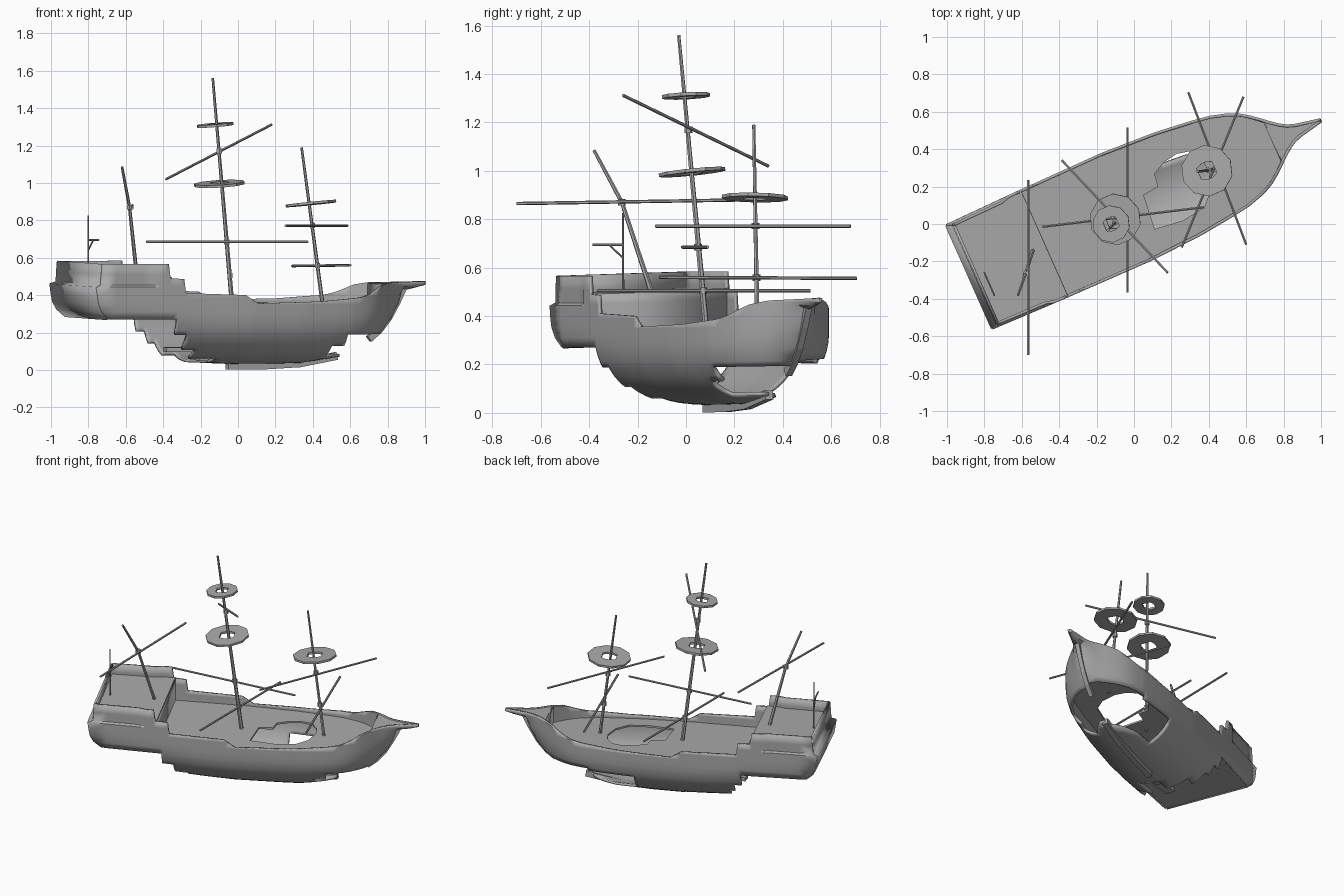
import bpy, bmesh, math
from mathutils import Vector, Matrix

if "Cube" in bpy.data.objects:
    bpy.data.objects.remove(bpy.data.objects["Cube"])

wood = bpy.data.materials.new("weathered_grey")
wood.use_nodes = True
GREY = (0.4, 0.4, 0.4, 1)
wood.diffuse_color = GREY
wood.node_tree.nodes["Principled BSDF"].inputs["Base Color"].default_value = GREY

YAW = Matrix.Rotation(math.radians(24), 3, 'Z')


def ship(u, v, z):
    """Ship frame (along keel, to port, up) to world, with a slight heel."""
    return YAW @ Vector((u, v + 0.1, z + 0.03 * v))


def lerp(pts, u):
    for (a, p), (b, q) in zip(pts, pts[1:]):
        if u <= b:
            return p + (q - p) * max(0, (u - a) / (b - a))
    return pts[-1][1]


def finish(name, bm, thick=0, smooth=False):
    bmesh.ops.recalc_face_normals(bm, faces=bm.faces)
    mesh = bpy.data.meshes.new(name)
    bm.to_mesh(mesh)
    bm.free()
    ob = bpy.data.objects.new(name, mesh)
    bpy.context.collection.objects.link(ob)
    mesh.materials.append(wood)
    if smooth:
        bpy.ops.object.select_all(action='DESELECT')
        ob.select_set(True)
        bpy.context.view_layer.objects.active = ob
        bpy.ops.object.shade_smooth_by_angle(angle=math.radians(30))
    if thick:
        m = ob.modifiers.new("thickness", 'SOLIDIFY')
        m.thickness, m.offset = thick, 0
    return ob


# Hull lines: half beam, rail height, keel height, height of widest point, stern profile
AFT = -.91
BEAM = [(AFT, .3), (-.5, .307), (0, .31), (.3, .295), (.5, .272), (.6, .257), (.7, .228),
        (.76, .198), (.82, .155), (.9, .085), (.95, .05), (1, .032), (1.137, .004)]
RAIL = [(AFT, .575), (-.5, .575), (-.49, .5), (-.41, .495), (-.4, .42), (-.05, .41),
        (.02, .365), (.4, .375), (.66, .395), (.74, .42), (.79, .45), (.87, .468), (1.137, .475)]
KEEL = [(AFT, .07), (-.4, .055), (0, .04), (.4, .045), (.64, .08), (.81, .15),
        (.9, .24), (.96, .33), (1, .43), (1.137, .462)]
WIDEST = [(AFT, .42), (-.5, .36), (-.2, .32), (.7, .32), (1, .46), (1.137, .474)]
STERN = [(.28, -.84), (.32, -.885), (.36, -.905), (.45, -.92), (.46, -.89), (.58, -.88)]
LEVELS = [0, .045, .05, .06, .07, .08, .1, .12, .14, .165, .2, .22, .25, .28, .32,
          .36, .4, .45, .46, .52, .58]
STATIONS = sorted({i / 25 for i in range(-20, 29)} | {AFT, -.5, -.49, -.45, -.43, -.41, -.38,
                  -.34, -.3, -.26, -.15, -.05, .02, .26, .5, .58, .62, .86, 1.137})


def half(u, z):
    k, w = lerp(KEEL, u), lerp(WIDEST, u)
    s = min(1, max(0, (z - k) / (w - k)))
    inset = .96 if u < -.59 and z > .455 else 1
    return lerp(BEAM, u) * math.sqrt(1 - (1 - s) ** 2.25) * inset


def hull_point(u, z, side):
    """Point on the shell; the last station follows the raked stern."""
    return ship(lerp(STERN, z) if u == AFT else u, side * half(u, z), z)


# Broken planking: (side, from u, to u, from z, to z)
BREAKS = [(1, -1, -.43, 0, .28), (1, -1, -.38, 0, .2), (1, -1, -.34, 0, .14), (1, -1, -.26, 0, .08),
          (1, .26, .56, .07, .2), (1, .56, 2, .07, .22), (1, .62, 2, 0, .22),
          (-1, -1, -.45, 0, .28), (-1, -1, -.38, 0, .2), (-1, -1, -.3, 0, .12),
          (-1, -1, -.15, 0, .07), (-1, .5, 2, .08, .14), (-1, .58, 2, .08, .2), (-1, .62, 2, 0, .2)]


def broken(side, u, z):
    return any(s == side and a < u < b and c < z < d for s, a, b, c, d in BREAKS)


# Hull shell
bm = bmesh.new()
cache = {}


def hull_vert(u, z, side):
    p = hull_point(u, min(max(z, lerp(KEEL, u)), lerp(RAIL, u)), side)
    key = tuple(round(c, 4) for c in p)
    if key not in cache:
        cache[key] = bm.verts.new(p)
    return cache[key]


for side in (1, -1):
    for a, b in zip(STATIONS, STATIONS[1:]):
        for lo, hi in zip(LEVELS, LEVELS[1:]):
            if broken(side, (a + b) / 2, (lo + hi) / 2):
                continue
            quad = [hull_vert(a, lo, side), hull_vert(b, lo, side),
                    hull_vert(b, hi, side), hull_vert(a, hi, side)]
            quad = list(dict.fromkeys(quad))
            if len(quad) > 2 and not bm.faces.get(quad):
                bm.faces.new(quad)
finish("hull", bm, 0.016, True)


# Plates spanning the hull from side to side, through the given (u, z) points
def plate(name, path, thick=0.012, smooth=False):
    bm = bmesh.new()
    rows = [[bm.verts.new(hull_point(u, z, s)) for s in (1, -1)] for u, z in path]
    for (a, b), (c, d) in zip(rows, rows[1:]):
        bm.faces.new((a, b, d, c))
    return finish(name, bm, thick, smooth)


def deck(name, u0, u1, height):
    return plate(name, [(u, height(u)) for u in STATIONS if u0 <= u <= u1])


def bulkhead(name, u, z0, z1):
    return plate(name, [(u, z) for z in [z0] + [z for z in LEVELS if z0 < z < z1] + [z1]], 0.014, True)


main_deck = deck("main_deck", -.5, .87, lambda u: .345)
deck("poop_deck", AFT, -.48, lambda u: .5)
deck("stern_floor", AFT, -.41, lambda u: .287)
deck("bow_deck", .86, 1.137, lambda u: lerp(RAIL, u) - .008)
bulkhead("transom", AFT, .28, .575)
bulkhead("poop_bulkhead", -.485, .287, .5)
bulkhead("bow_bulkhead", .86, .345, .46)

# Hole smashed through the main deck
HOLE = [(.09, -.17), (.11, .02), (.2, .03), (.21, .1), (.28, .136), (.36, .15), (.43, .134),
        (.47, .07), (.48, 0), (.45, -.1), (.38, -.17), (.25, -.19)]
bm = bmesh.new()
base = bm.faces.new([bm.verts.new(ship(u, v, .3)) for u, v in HOLE])
top = bmesh.ops.extrude_face_region(bm, geom=[base])["geom"]
bmesh.ops.translate(bm, vec=(0, 0, .1), verts=[g for g in top if isinstance(g, bmesh.types.BMVert)])
cutter = finish("deck_hole_cutter", bm)
cutter.hide_render = True
cutter.display_type = 'WIRE'
cutter.hide_set(True)
cut = main_deck.modifiers.new("hole", 'BOOLEAN')
cut.object, cut.operation, cut.solver = cutter, 'DIFFERENCE', 'EXACT'


# Timbers of rectangular section swept along a path in the ship frame
def timber(name, path, w, h):
    bm = bmesh.new()
    pts = [Vector(p) for p in path]
    rings = []
    for i, p in enumerate(pts):
        t = (pts[min(i + 1, len(pts) - 1)] - pts[max(i - 1, 0)]).normalized()
        side = Vector((-t.y, t.x, 0)).normalized() * w / 2
        up = t.cross(side).normalized() * h / 2
        rings.append([bm.verts.new(ship(*(p + side * a + up * b)))
                      for a, b in ((1, 1), (-1, 1), (-1, -1), (1, -1))])
    for r, q in zip(rings, rings[1:]):
        for k in range(4):
            bm.faces.new((r[k], r[k - 1], q[k - 1], q[k]))
    bm.faces.new(rings[0])
    bm.faces.new(rings[-1])
    return finish(name, bm)


timber("keel", [(-.02, 0, .022), (.2, 0, .024), (.4, 0, .035), (.62, 0, .075)], .035, .04)
timber("stem", [(.81, 0, .165), (.87, 0, .215), (.92, 0, .275), (.97, 0, .36), (1.01, 0, .44)], .028, .035)
timber("loose_bottom_plank", [(-.4, -.04, .11), (-.1, -.08, .11)], .06, .025)
timber("loose_keel_plank", [(-.2, 0, .06), (.05, 0, .05)], .08, .02)


# Round spars between world points, tapering to the far end
def spar(name, points, r0, r1):
    bm = bmesh.new()
    pts = [Vector(p) for p in points]
    n = len(pts) - 1
    for i in range(n):
        d = pts[i + 1] - pts[i]
        place = Matrix.Translation((pts[i] + pts[i + 1]) / 2) @ d.to_track_quat('Z', 'Y').to_matrix().to_4x4()
        bmesh.ops.create_cone(bm, cap_ends=True, segments=6, depth=d.length, matrix=place,
                              radius1=r0 + (r1 - r0) * i / n, radius2=r0 + (r1 - r0) * (i + 1) / n)
    return finish(name, bm)


spar("main_mast", [(-.03, .085, .33), (-.135, -.03, 1.56)], .013, .007)
spar("fore_mast", [(.455, .295, .33), (.34, .28, 1.19)], .011, .007)
spar("mizzen_mast", [(-.54, -.14, .49), (-.58, -.265, .87), (-.62, -.38, 1.085)], .011, .007)
YARDS = {"mizzen_yard": [(-.565, -.7, .865), (-.565, .235, .88)],
         "main_upper_yard": [(-.385, .34, 1.02), (.18, -.26, 1.312)],
         "main_lower_yard": [(-.49, -.015, .685), (.375, .09, .685)],
         "main_fallen_yard": [(-.035, -.365, .505), (-.035, .515, .505)],
         "fore_upper_yard": [(.255, -.125, .772), (.585, .68, .772)],
         "fore_lower_yard": [(.6, -.11, .56), (.29, .705, .556)]}
for name, ends in YARDS.items():
    spar(name, ends, .007, .007)

# Collars where yards meet masts
for i, (x, y, z) in enumerate([(-.042, .07, .505), (-.06, .05, .685), (-.1, .01, 1.17),
                               (.398, .287, .772), (.425, .291, .558), (-.58, -.265, .87)]):
    spar(f"mast_collar_{i + 1}", [(x, y, z - .013), (x, y, z + .013)], .016, .016)

# Stern lantern post
spar("lantern_post", [(-.8, -.26, .5), (-.8, -.26, .825)], .005, .004)
spar("lantern_arm", [(-.8, -.26, .695), (-.745, -.385, .695)], .005, .005)
spar("lantern_brace", [(-.8, -.26, .64), (-.775, -.315, .692)], .004, .004)


# Ten-sided lookout platforms with a square opening
def platform(name, centre, r, inner, slope):
    bm = bmesh.new()
    rings = ([], [])
    for k in range(10):
        a = k * math.tau / 10
        c, s = math.cos(a), math.sin(a)
        for ring, d in zip(rings, (r, inner / max(abs(c), abs(s)))):
            x, y = YAW.to_2x2() @ Vector((c * d, s * d))
            ring.append(bm.verts.new(Vector(centre) + Vector((x, y, x * slope[0] + y * slope[1]))))
    for k in range(10):
        bm.faces.new((rings[0][k - 1], rings[0][k], rings[1][k], rings[1][k - 1]))
    return finish(name, bm, 0.014)


platform("main_lower_top", (-.1, .025, .995), .138, .045, (.06, .1))
platform("main_upper_top", (-.122, 0, 1.31), .1, .036, (.08, .05))
platform("fore_top", (.39, .285, .89), .138, .045, (.1, -.02))
